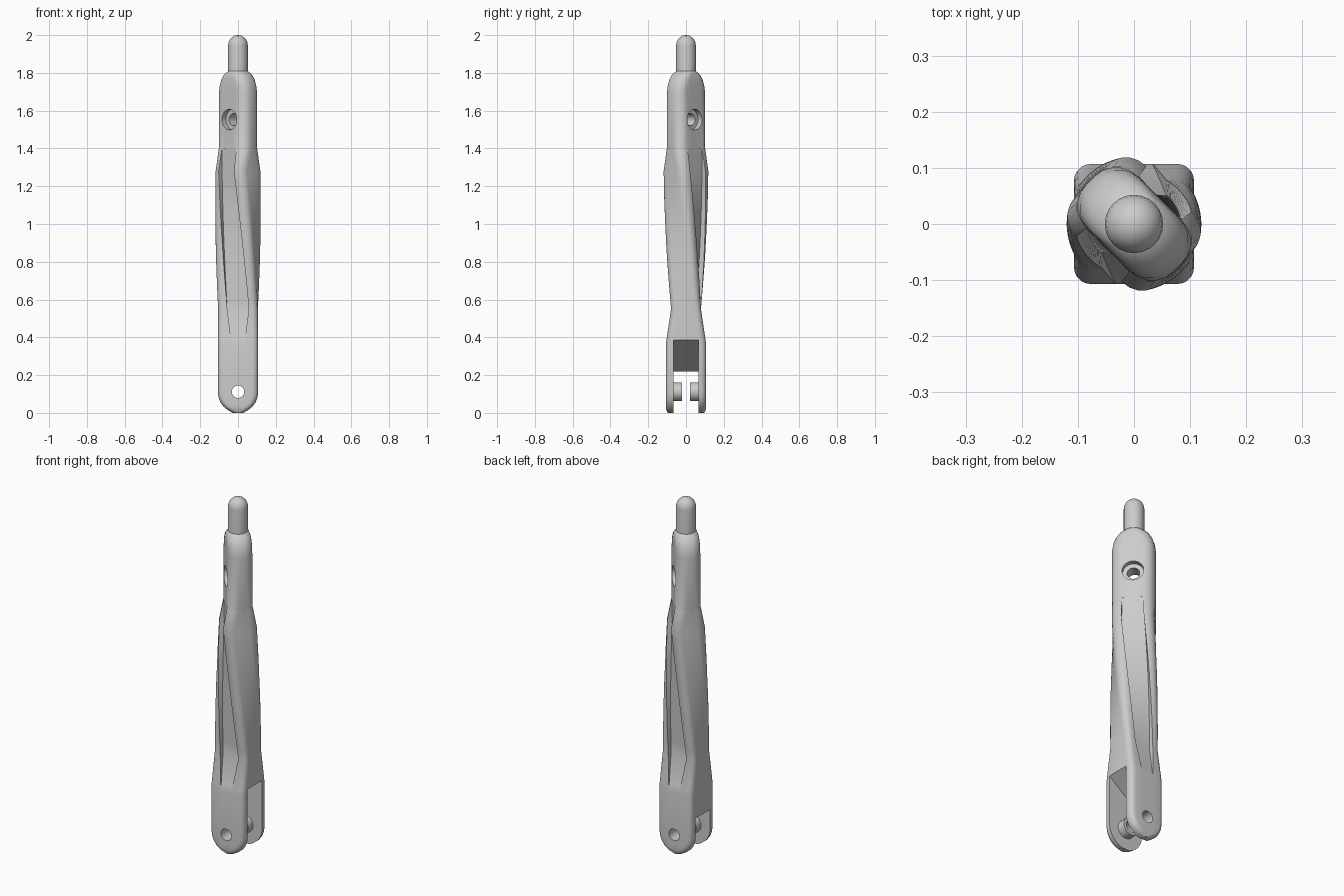
import bpy, bmesh, math
from mathutils import Matrix, Vector

cube = bpy.data.objects.get("Cube")
if cube:
    bpy.data.objects.remove(cube, do_unlink=True)

grey = bpy.data.materials.new("plain_grey")
grey.use_nodes = True
colour = (0.6, 0.6, 0.6, 1)
grey.diffuse_color = colour
grey.node_tree.nodes["Principled BSDF"].inputs["Base Color"].default_value = colour

TWIST = math.radians(-45)


def make_object(name, bm):
    bmesh.ops.recalc_face_normals(bm, faces=bm.faces)
    mesh = bpy.data.meshes.new(name)
    bm.to_mesh(mesh)
    bm.free()
    mesh.materials.append(grey)
    obj = bpy.data.objects.new(name, mesh)
    bpy.context.collection.objects.link(obj)
    return obj


def section(z, a, b, r, turn=0, groove=0.03, depth=0):
    """Rounded rectangle with a channel in its front and back faces."""
    r = min(r, a * 0.98, b * 0.98)
    groove = min(groove, (a - r) * 0.95)
    half = []
    for cx, start in ((a - r, 0), (r - a, 90)):
        for i in range(6):
            t = math.radians(start + 18 * i)
            half.append((cx + r * math.cos(t), b - r + r * math.sin(t)))
        if start == 0:
            half += [(groove, b), (groove, b - depth), (-groove, b - depth), (-groove, b)]
    ring = half + [(-x, -y) for x, y in half]
    spin = Matrix.Rotation(turn, 3, 'Z')
    return [spin @ Vector((x, y, z)) for x, y in ring]


def loft(name, rings):
    bm = bmesh.new()
    rows = [[bm.verts.new(p) for p in ring] for ring in rings]
    n = len(rows[0])
    for low, high in zip(rows, rows[1:]):
        for i in range(n):
            j = (i + 1) % n
            bm.faces.new((low[i], low[j], high[j], high[i]))
    bm.faces.new(rows[0][::-1])
    bm.faces.new(rows[-1])
    bmesh.ops.remove_doubles(bm, verts=bm.verts, dist=0.0002)
    return make_object(name, bm)


def cylinder(name, radius, z, start, end, turn=0):
    """Round bar lying along y, then turned about z."""
    bm = bmesh.new()
    place = (Matrix.Rotation(turn, 4, 'Z') @ Matrix.Translation((0, (start + end) / 2, z))
             @ Matrix.Rotation(math.pi / 2, 4, 'X'))
    bmesh.ops.create_cone(bm, cap_ends=True, segments=24, radius1=radius, radius2=radius,
                          depth=end - start, matrix=place)
    return make_object(name, bm)


def combine(target, tool, operation):
    mod = target.modifiers.new(operation, 'BOOLEAN')
    mod.operation = operation
    mod.solver = 'EXACT'
    mod.object = tool
    bpy.context.view_layer.objects.active = target
    bpy.ops.object.modifier_apply(modifier=mod.name)
    bpy.data.objects.remove(tool, do_unlink=True)


# Rounded fork end
rings = []
for k in range(1, 7):
    t = math.radians(15 * k)
    rings.append(section(0.11 * (1 - math.cos(t)) if k > 1 else 0, 0.107 * math.sin(t),
                         0.107 - 0.025 * (1 - min(1, k / 3)) ** 2, 0.03))
rings.append(section(0.36, 0.107, 0.107, 0.03, groove=0.033))
rings.append(section(0.39, 0.107, 0.103, 0.03, groove=0.037, depth=0.004))

# Twisted, channelled middle
STEPS = 14
for k in range(STEPS + 1):
    t = k / STEPS
    rings.append(section(0.55 + 0.73 * t, 0.105 + 0.003 * t, 0.079 + 0.009 * t,
                         0.03 + 0.018 * t, TWIST * t, 0.057, 0.026))

# Flat upper block and its rounded shoulder
rings.append(section(1.395, 0.109, 0.067, 0.052, TWIST, 0.057, 0.002))
for z, a, b in ((1.4, 0.11, 0.065), (1.7, 0.11, 0.065), (1.735, 0.104, 0.065),
                (1.765, 0.093, 0.064), (1.79, 0.077, 0.061), (1.808, 0.055, 0.054),
                (1.815, 0.04, 0.045)):
    rings.append(section(z, a, b, 0.055, TWIST))
arm = loft("twisted_arm", rings)

# Fork slot with slanted ceiling
bm = bmesh.new()
outline = [(-0.2, -0.1), (0.2, -0.1), (0.2, 0.457), (-0.2, 0.148)]
face = bm.faces.new([bm.verts.new((x, -0.065, z)) for x, z in outline])
side = bmesh.ops.extrude_face_region(bm, geom=[face])["geom"]
bmesh.ops.translate(bm, vec=(0, 0.13, 0),
                    verts=[v for v in side if isinstance(v, bmesh.types.BMVert)])
combine(arm, make_object("slot_cutter", bm), 'DIFFERENCE')

# Pin bosses and pin hole
for s in (-1, 1):
    ends = sorted((s * 0.02, s * 0.08))
    combine(arm, cylinder("boss", 0.05, 0.112, *ends), 'UNION')
combine(arm, cylinder("pin_cutter", 0.033, 0.112, -0.3, 0.3), 'DIFFERENCE')

# Counterbored cross hole in the upper block
combine(arm, cylinder("bolt_cutter", 0.032, 1.553, -0.3, 0.3, TWIST), 'DIFFERENCE')
for s in (-1, 1):
    ends = sorted((s * 0.035, s * 0.2))
    combine(arm, cylinder("recess_cutter", 0.055, 1.553, *ends, TWIST), 'DIFFERENCE')

# Round top peg with domed tip
bm = bmesh.new()
profile = [(0, 1.77), (0.052, 1.77), (0.052, 1.945)]
profile += [(0.052 * math.cos(t), 1.945 + 0.055 * math.sin(t))
            for t in (math.radians(d) for d in (18, 36, 54, 72))] + [(0, 2.0)]
verts = [bm.verts.new((x, 0, z)) for x, z in profile]
edges = [bm.edges.new(pair) for pair in zip(verts, verts[1:])]
bmesh.ops.spin(bm, geom=verts + edges, cent=(0, 0, 0), axis=(0, 0, 1),
               angle=math.tau, steps=24)
bmesh.ops.remove_doubles(bm, verts=bm.verts, dist=0.0001)
peg = make_object("top_peg", bm)

# Smooth shading with crisp edges
bpy.ops.object.select_all(action='DESELECT')
for obj in (arm, peg):
    obj.select_set(True)
    bpy.context.view_layer.objects.active = obj
bpy.ops.object.shade_smooth_by_angle(angle=math.radians(35))
